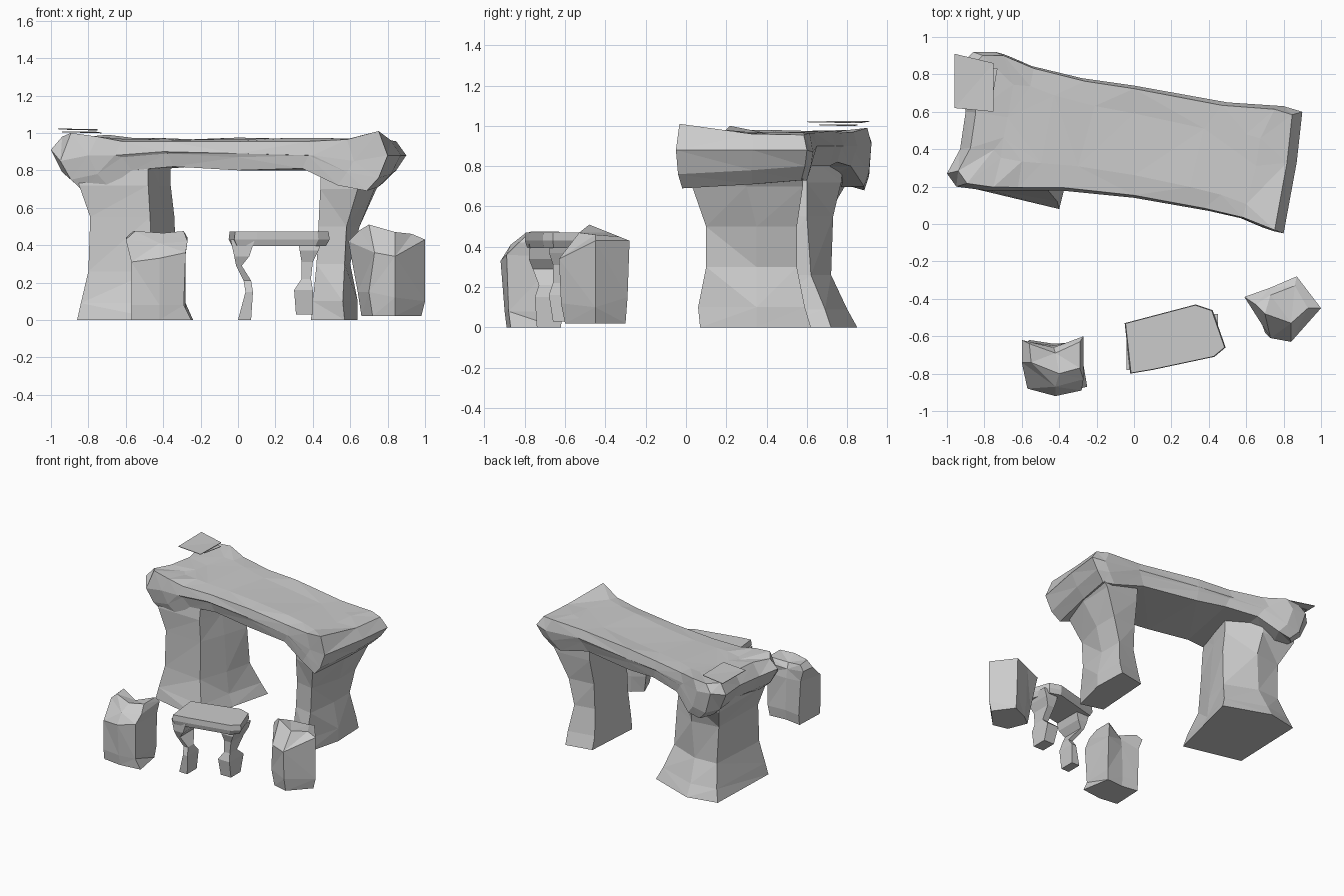
import bpy, bmesh, random
random.seed(4)


def loft(name, rings):
    """Skin closed rings of (x, y, z) points, cap both ends, keep flat triangles."""
    bm = bmesh.new()
    loops = [[bm.verts.new(p) for p in ring] for ring in rings]
    n = len(loops[0])
    for a, b in zip(loops, loops[1:]):
        for i in range(n):
            j = (i + 1) % n
            bm.faces.new((a[i], a[j], b[j], b[i]))
    bm.faces.new(loops[0][::-1])
    bm.faces.new(loops[-1])
    bmesh.ops.triangulate(bm, faces=bm.faces[:])
    bmesh.ops.recalc_face_normals(bm, faces=bm.faces[:])
    me = bpy.data.meshes.new(name)
    bm.to_mesh(me)
    bm.free()
    ob = bpy.data.objects.new(name, me)
    bpy.context.collection.objects.link(ob)
    return ob


def level(z, *pts):
    return [(x, y, z) for x, y in pts]


# Table slab: outline points with bottom, waist and top heights
slab = [(-1.0, .27, .72, .91, .98), (-.95, .20, .68, .85, 1.0), (-.8, .18, .71, .88, .98),
        (-.66, .18, .80, .88, .955), (-.4, .18, .82, .9, .955), (0, .14, .8, .89, .955),
        (.4, .07, .81, .88, .955), (.62, .02, .72, .85, .965), (.80, -.05, .69, .88, 1.01),
        (.87, .33, .71, .88, .96), (.90, .60, .73, .88, .955), (.80, .63, .73, .87, .965),
        (.5, .65, .8, .9, .965), (0, .74, .8, .9, .975), (-.28, .78, .82, .9, .965),
        (-.57, .85, .80, .9, .97), (-.74, .92, .70, .91, .99), (-.86, .92, .68, .92, .98),
        (-.94, .84, .70, .9, .98), (-.90, .6, .69, .88, .975), (-.93, .4, .69, .88, .98)]


def slab_ring(sx, pull, zi, lift=0, flat=None):
    ring = []
    for p in slab:
        centre = .41 - .14 * p[0]
        z = p[zi] + lift if flat is None else flat + random.uniform(-.006, .006)
        ring.append((p[0] * sx, p[1] + (centre - p[1]) * pull, z))
    return ring


loft("table_top", [slab_ring(.86, .09, 2), slab_ring(.94, .03, 2, .07), slab_ring(1, 0, 3),
                   slab_ring(.94, .05, 4), slab_ring(.75, .45, 4, flat=.968)])

# Table legs: rough stone pillars with spread feet and flared tops
loft("table_leg_left", [
    level(0, (-.86, .19), (-.40, .08), (-.32, .4), (-.24, .72), (-.6, .85), (-.84, .80)),
    level(.09, (-.84, .20), (-.41, .12), (-.36, .4), (-.28, .69), (-.6, .80), (-.81, .77)),
    level(.26, (-.80, .22), (-.46, .18), (-.38, .4), (-.33, .62), (-.58, .72), (-.77, .71)),
    level(.55, (-.79, .22), (-.47, .20), (-.40, .4), (-.34, .60), (-.56, .73), (-.78, .70)),
    level(.72, (-.85, .21), (-.48, .20), (-.42, .4), (-.36, .60), (-.58, .77), (-.85, .80)),
    level(.86, (-.86, .25), (-.48, .22), (-.42, .4), (-.36, .60), (-.58, .78), (-.86, .80))])
loft("table_leg_right", [
    level(0, (.39, .12), (.57, .07), (.64, .35), (.63, .62), (.42, .58)),
    level(.1, (.40, .12), (.56, .06), (.64, .35), (.63, .59), (.42, .55)),
    level(.3, (.42, .13), (.57, .10), (.60, .35), (.60, .55), (.44, .52)),
    level(.5, (.43, .13), (.58, .10), (.65, .35), (.65, .55), (.44, .53)),
    level(.7, (.44, .10), (.64, .03), (.73, .30), (.74, .58), (.45, .57)),
    level(.86, (.44, .10), (.72, .02), (.84, .30), (.85, .58), (.45, .58))])

# Loose thin flakes on the back left corner of the slab
loft("flake_upper", [[(-.96, .62, z), (-.75, .60, z), (-.75, .86, z - .005), (-.96, .91, z + .003)]
                     for z in (1.018, 1.022)])
loft("flake_lower", [[(-.94, .68, z), (-.76, .66, z), (-.73, .83, z - .005), (-.93, .85, z)]
                     for z in (1.003, 1.007)])

# Left boulder seat, with a shallow dip at the back edge
loft("boulder_seat_left", [
    level(0, (-.57, -.87), (-.42, -.89), (-.25, -.87), (-.29, -.64), (-.43, -.65), (-.56, -.63)),
    level(.08, (-.57, -.88), (-.42, -.90), (-.29, -.88), (-.28, -.63), (-.43, -.64), (-.56, -.62)),
    [(-.57, -.88, .31), (-.42, -.92, .33), (-.28, -.89, .36), (-.28, -.62, .35),
     (-.43, -.65, .33), (-.57, -.63, .35)],
    [(-.60, -.74, .43), (-.42, -.87, .41), (-.27, -.83, .42), (-.27, -.60, .44),
     (-.43, -.66, .40), (-.60, -.62, .44)],
    [(-.55, -.74, .475), (-.40, -.80, .465), (-.29, -.77, .475), (-.29, -.63, .475),
     (-.42, -.69, .44), (-.56, -.64, .475)]])

# Right boulder seat, with a peaked crown
loft("boulder_seat_right", [
    level(.02, (.66, -.42), (.74, -.36), (.87, -.30), (.98, -.45), (.84, -.60), (.72, -.57)),
    [(.64, -.41, .15), (.73, -.35, .15), (.87, -.29, .15), (1, -.45, .1), (.84, -.62, .12),
     (.70, -.58, .15)],
    [(.59, -.39, .42), (.73, -.34, .43), (.87, -.28, .43), (1, -.45, .43), (.84, -.63, .34),
     (.73, -.61, .36)],
    [(.65, -.43, .48), (.73, -.38, .47), (.86, -.33, .45), (.93, -.45, .46), (.84, -.53, .47),
     (.70, -.48, .51)]])

# Small bench seat, tilted down at its left end
bench = [(-.05, -.53), (-.02, -.80), (.10, -.78), (.43, -.71), (.49, -.66), (.42, -.46), (.33, -.43)]


def bench_ring(z, s):
    return level(z, *[(.2 + (x - .2) * s, -.62 + (y + .62) * s) for x, y in bench])


loft("bench_seat", [bench_ring(.395, .93), bench_ring(.43, 1), bench_ring(.472, .98)])


# Bench legs: slim bent slabs, one row per level (z, x0, x1, y0, y1)
def slab_leg(name, rows):
    loft(name, [level(z, (a, c), (b, c), (b, d), (a, d)) for z, a, b, c, d in rows])


slab_leg("bench_leg_left", [(0, 0, .07, -.74, -.62), (.15, .04, .08, -.75, -.61),
                            (.21, .03, .07, -.73, -.66), (.29, -.01, .02, -.76, -.58),
                            (.34, -.02, .06, -.78, -.56), (.43, -.04, .09, -.78, -.55)])
slab_leg("bench_leg_right", [(.03, .31, .40, -.66, -.54), (.16, .30, .40, -.68, -.50),
                             (.22, .34, .39, -.66, -.57), (.31, .34, .40, -.66, -.50),
                             (.37, .33, .43, -.68, -.48), (.43, .32, .45, -.67, -.48)])
